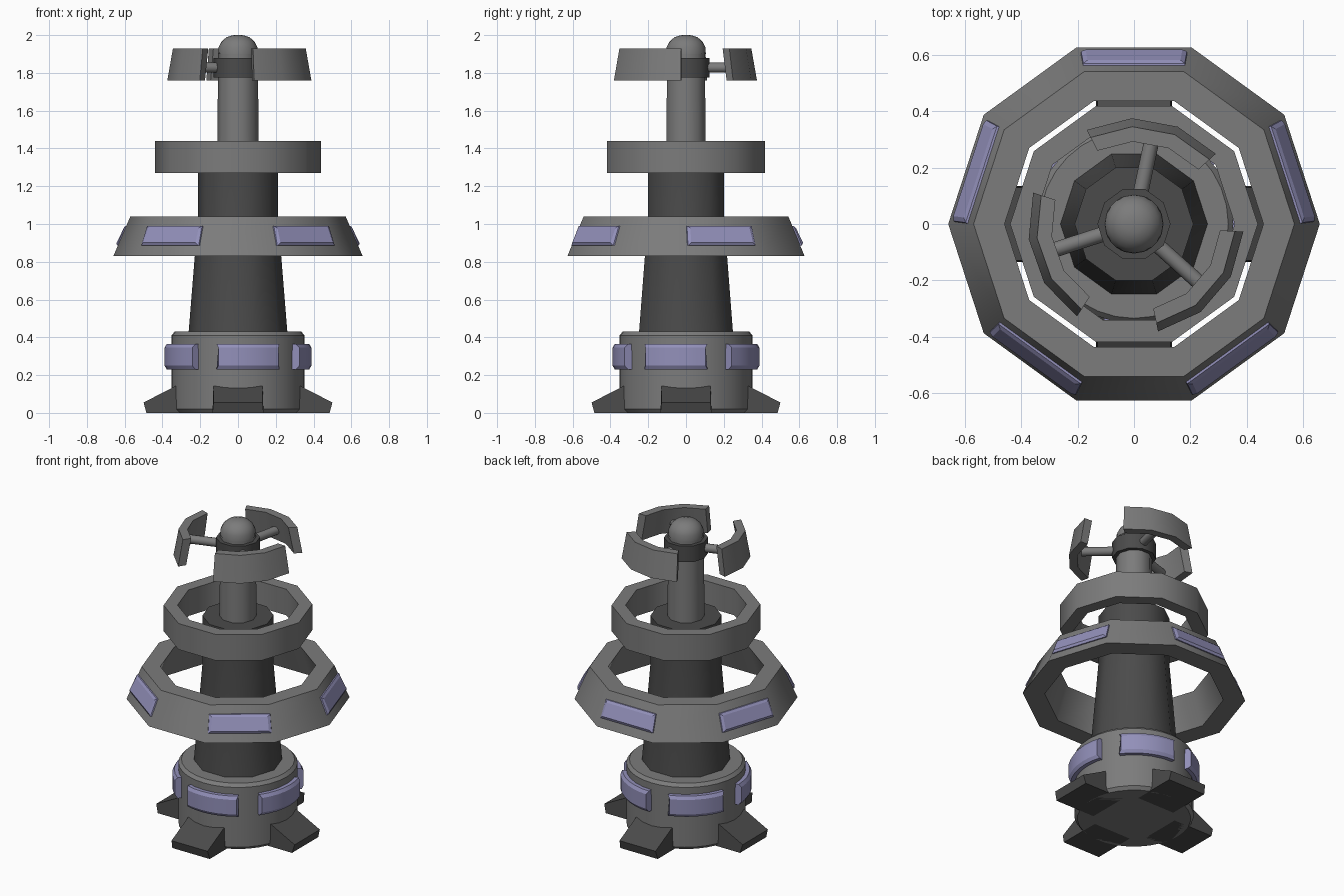
import bpy, bmesh
from math import cos, sin, tau, radians

if "Cube" in bpy.data.objects:
    bpy.data.objects.remove(bpy.data.objects["Cube"])


def material(name, r, g, b):
    m = bpy.data.materials.new(name)
    m.diffuse_color = (r, g, b, 1)
    m.use_nodes = True
    m.node_tree.nodes["Principled BSDF"].inputs["Base Color"].default_value = m.diffuse_color
    return m


purple = material("purple_panel", .29, .28, .49)
grey = material("mid_grey", .2, .2, .2)
dark = material("dark_grey", .07, .07, .07)


def make(name, verts, faces, mat, smooth=None):
    me = bpy.data.meshes.new(name)
    me.from_pydata(verts, [], faces)
    bm = bmesh.new()
    bm.from_mesh(me)
    bmesh.ops.recalc_face_normals(bm, faces=bm.faces)
    bm.to_mesh(me)
    bm.free()
    me.materials.append(mat)
    ob = bpy.data.objects.new(name, me)
    bpy.context.collection.objects.link(ob)
    if smooth:
        bpy.ops.object.select_all(action='DESELECT')
        ob.select_set(True)
        bpy.context.view_layer.objects.active = ob
        bpy.ops.object.shade_smooth_by_angle(angle=radians(smooth))
    return ob


def lathe(name, prof, n=10, mat=grey, closed=False, smooth=40):
    """Turn an (r, z) profile; closed joins it into a ring, open gets end caps."""
    m = len(prof)
    verts = [(r * cos(tau * i / n), r * sin(tau * i / n), z)
             for i in range(n) for r, z in prof]
    faces = [(i * m + j, (i + 1) % n * m + j,
              (i + 1) % n * m + (j + 1) % m, i * m + (j + 1) % m)
             for i in range(n) for j in range(m if closed else m - 1)]
    if not closed:
        faces += [tuple(i * m for i in range(n)),
                  tuple(i * m + m - 1 for i in range(n))]
    return make(name, verts, faces, mat, smooth)


def arc(name, prof, mid, half, segs, mat, trim=None):
    """Sweep a closed (r, z) profile over an arc; trim narrows single points."""
    m = len(prof)
    trim = trim or [0] * m
    verts = []
    for i in range(segs + 1):
        t = 2 * i / segs - 1
        for (r, z), d in zip(prof, trim):
            a = radians(mid + t * (half - d))
            verts.append((r * cos(a), r * sin(a), z))
    faces = [(i * m + j, i * m + m + j, i * m + m + (j + 1) % m, i * m + (j + 1) % m)
             for i in range(segs) for j in range(m)]
    faces += [tuple(range(m)), tuple(range(segs * m, segs * m + m))]
    return make(name, verts, faces, mat, 30)


def block(name, sections, angle, mat):
    """Block lofted through (r, half_width, z) edge pairs, turned about z."""
    c, s = cos(radians(angle)), sin(radians(angle))
    verts = [(r * c - k * w * s, r * s + k * w * c, z)
             for sec in sections for r, w, z in sec for k in (-1, 1)]
    n = len(sections)
    faces = [(0, 1, 3, 2), tuple(4 * (n - 1) + i for i in (0, 1, 3, 2))]
    for q in range(n - 1):
        b = 4 * q
        faces += [(b + i, b + j, b + j + 4, b + i + 4)
                  for i, j in ((0, 1), (1, 3), (3, 2), (2, 0))]
    return make(name, verts, faces, mat)


# base drum with bevelled rims
lathe("base_drum", [(.335, 0), (.353, .02), (.353, .41), (.335, .43)], 32, smooth=30)

# four feet
for k in range(4):
    block(f"foot_{k + 1}", [[(.2, .135, 0), (.2, .13, .15)],
                            [(.325, .135, 0), (.325, .13, .145)],
                            [(.485, .135, 0), (.5, .13, .055)]], 90 * k, dark)

# curved purple panels around the drum
for k in range(5):
    arc(f"drum_panel_{k + 1}",
        [(.34, .23), (.377, .23), (.389, .25), (.389, .345), (.377, .365), (.34, .365)],
        279 + 72 * k, 26.5, 6, purple, [0, 0, 2, 2, 0, 0])

# tapered column, mast and dome
lathe("column", [(.262, .42), (.211, 1.05), (.211, 1.37)], mat=dark)
lathe("mast", [(.11, 1.36), (.105, 1.9)])
lathe("dome", [(.105, 1.9), (.103, 1.935), (.088, 1.965), (.062, 1.988), (.03, 1.999),
               (.004, 2.0)], 20)
lathe("collar", [(.1, 1.775), (.13, 1.775), (.13, 1.88), (.1, 1.88)], mat=dark, closed=True)

# lower and upper rings
lathe("large_ring", [(.66, .83), (.57, 1.04), (.46, 1.04), (.53, .83)], closed=True)
lathe("upper_ring", [(.44, 1.27), (.44, 1.44), (.358, 1.44), (.358, 1.27)], closed=True)


# flat purple panels on every other face of the large ring
def ring_apothem(z):
    return .628 - .086 * (z - .83) / .21


for k in range(5):
    lo, hi = .885, .99
    a, b = ring_apothem(lo), ring_apothem(hi)
    block(f"ring_panel_{k + 1}", [
        [(a - .01, .19, lo), (b - .01, .182, hi)],
        [(a + .008, .188, lo), (b + .008, .18, hi)],
        [(a + .014, .172, lo + .016), (b + .02, .165, hi - .012)]], 18 + 72 * k, purple)

# three arms carrying curved shields
for k in range(3):
    a = 78 + 120 * k
    shield = arc(f"shield_{k + 1}", [(.383, 1.76), (.353, 1.93), (.3, 1.93), (.332, 1.76)],
                 a + 1.5, 37.5, 3, grey)
    shield.location = (.006, -.007, 0)
    r = radians(a)
    bpy.ops.mesh.primitive_cylinder_add(
        vertices=12, radius=.027, depth=.22, rotation=(0, radians(90), r),
        location=(.2 * cos(r), .2 * sin(r), 1.828))
    arm = bpy.context.object
    arm.name = f"arm_{k + 1}"
    arm.data.materials.append(grey)
    bpy.ops.object.shade_smooth_by_angle(angle=radians(40))
